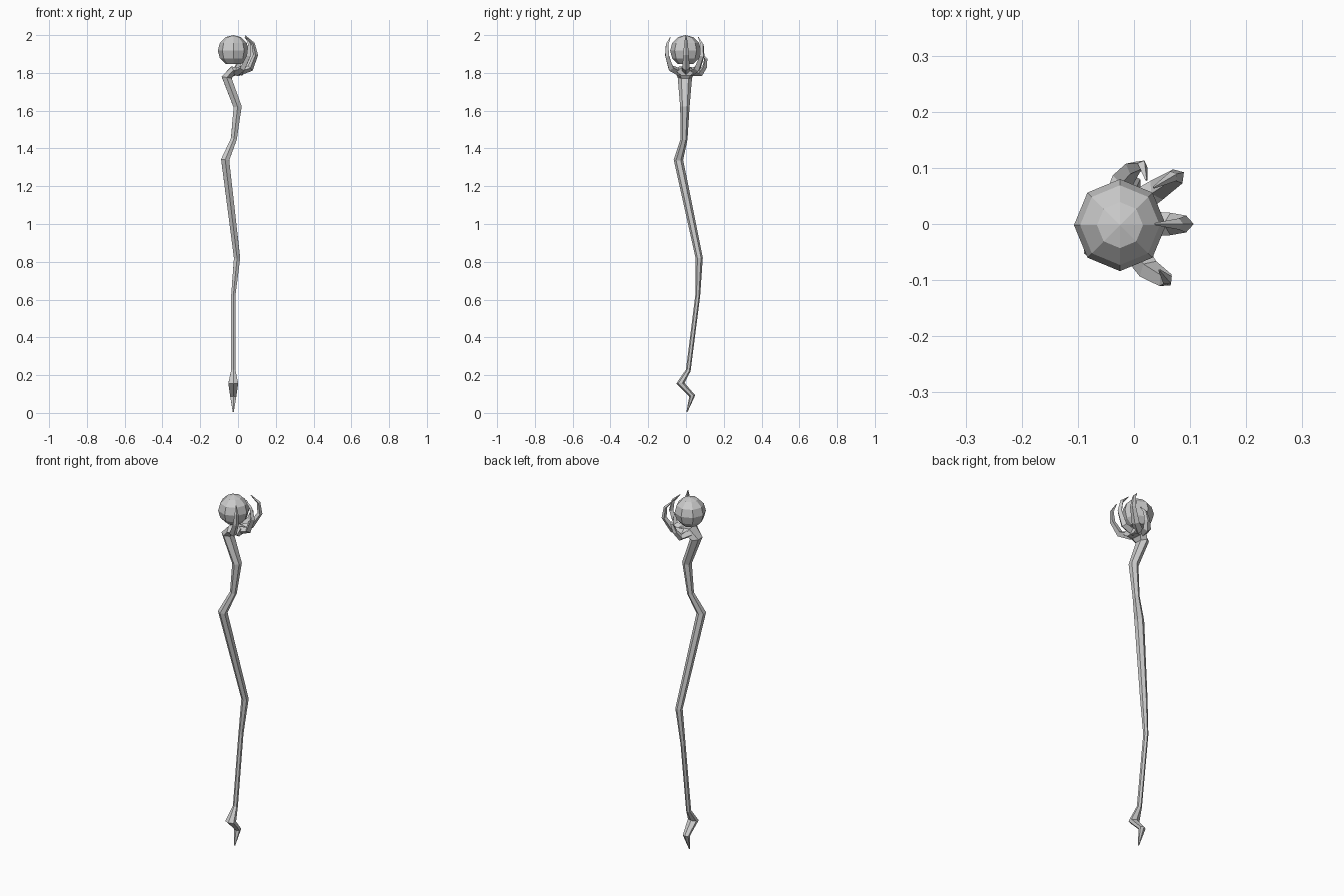
import bpy, bmesh
from mathutils import Vector

if "Cube" in bpy.data.objects:
    bpy.data.objects.remove(bpy.data.objects["Cube"])


def make_object(name, bm):
    bmesh.ops.recalc_face_normals(bm, faces=bm.faces)
    mesh = bpy.data.meshes.new(name)
    bm.to_mesh(mesh)
    bm.free()
    obj = bpy.data.objects.new(name, mesh)
    bpy.context.collection.objects.link(obj)
    return obj


def tube(name, path, side_dir, section):
    """Flat-faced tube. path rows: x, y, z, half width along side_dir, half thickness."""
    bm = bmesh.new()
    pts = [Vector(p[:3]) for p in path]
    rings = []
    for i, p in enumerate(pts):
        t = Vector((0, 0, 0))
        if i > 0:
            t += (p - pts[i - 1]).normalized()
        if i < len(pts) - 1:
            t += (pts[i + 1] - p).normalized()
        t.normalize()
        u = (side_dir - t * side_dir.dot(t)).normalized()
        v = t.cross(u)
        a, b = path[i][3:5]
        rings.append([bm.verts.new(p + u * a * c + v * b * s) for c, s in section])
    n = len(section)
    for r0, r1 in zip(rings, rings[1:]):
        for k in range(n):
            bm.faces.new((r0[k], r0[(k + 1) % n], r1[(k + 1) % n], r1[k]))
    bm.faces.new(rings[0])
    bm.faces.new(rings[-1])
    return make_object(name, bm)


HEX = [(1, 0), (.5, .87), (-.5, .87), (-1, 0), (-.5, -.87), (.5, -.87)]
DIAMOND = [(1, 0), (0, 1), (-1, 0), (0, -1)]

# Crooked shaft: pointed foot, bends, then the palm turning towards +x
shaft = [
    (-.025, .005, .005, .003, .003),
    (-.025, .033, .09, .016, .019),
    (-.025, -.03, .157, .022, .03),
    (-.025, .012, .225, .013, .013),
    (-.025, .062, .62, .013, .013),
    (-.005, .07, .82, .019, .019),
    (-.068, -.04, 1.34, .025, .025),
    (-.022, -.01, 1.45, .018, .018),
    (-.002, -.006, 1.62, .025, .025),
    (-.06, -.006, 1.775, .038, .031),
    (-.028, -.004, 1.812, .06, .026),
    (.025, 0, 1.806, .05, .022),
]
tube("shaft", shaft, Vector((0, 1, 0)), HEX)

# Claws curling up around the orb
claws = {
    "claw_middle": [(.0, 0, 1.805), (.065, 0, 1.825), (.093, 0, 1.895),
                    (.08, 0, 1.955), (.037, 0, 1.998)],
    "claw_back": [(-.005, .03, 1.805), (.04, .06, 1.822), (.078, .085, 1.89),
                  (.07, .085, 1.95), (.035, .065, 1.99)],
    "claw_front": [(-.01, -.03, 1.802), (.025, -.08, 1.825), (.056, -.1, 1.89),
                   (.06, -.1, 1.95), (.045, -.082, 1.99)],
    "thumb_claw": [(-.035, .025, 1.806), (-.02, .078, 1.8), (-.002, .1, 1.835),
                   (.015, .105, 1.875), (.022, .078, 1.91)],
}
widths = [.024, .02, .015, .01, .002]
for name, pts in claws.items():
    out = Vector(pts[2]) - Vector(pts[0])
    side = Vector((-out.y, out.x, 0)).normalized()
    tube(name, [(*p, w, w * .9) for p, w in zip(pts, widths)], side, DIAMOND)

# Faceted orb with a flat underside
bm = bmesh.new()
bmesh.ops.create_uvsphere(bm, u_segments=8, v_segments=6, radius=.082)
bottom = min(bm.verts, key=lambda v: v.co.z)
bmesh.ops.dissolve_verts(bm, verts=[bottom])
orb = make_object("orb", bm)
orb.location = (-.025, -.002, 1.918)
